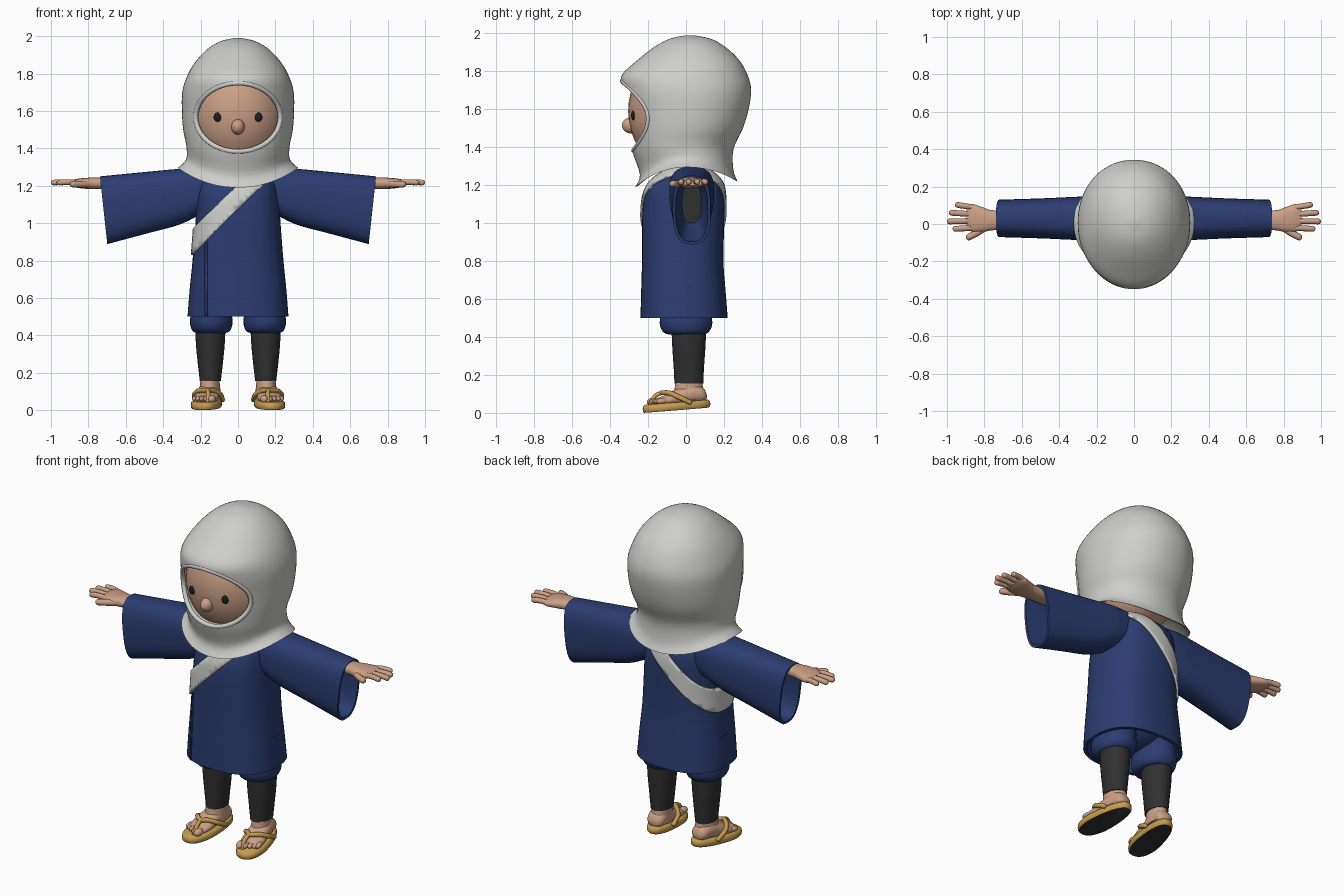
import bpy, bmesh, math
from mathutils import Vector, Matrix

if "Cube" in bpy.data.objects:
    bpy.data.objects.remove(bpy.data.objects["Cube"])

def material(name, rgb):
    m = bpy.data.materials.new(name)
    m.diffuse_color = (*rgb, 1)
    m.use_nodes = True
    m.node_tree.nodes["Principled BSDF"].inputs["Base Color"].default_value = m.diffuse_color
    return m

WHITE = material("off_white_cloth", (0.62, 0.62, 0.60))
BLUE = material("navy_cloth", (0.024, 0.046, 0.165))
SKIN = material("skin", (0.60, 0.35, 0.235))
DARK = material("charcoal_cloth", (0.03, 0.03, 0.03))
STRAW = material("straw", (0.56, 0.33, 0.08))
EYE = material("eye_black", (0.012, 0.013, 0.016))
X, Y, Z = Vector((1, 0, 0)), Vector((0, 1, 0)), Vector((0, 0, 1))

def smooth(t, k=4):
    """Catmull-Rom interpolation of a table of rows."""
    out = []
    for i in range(len(t) - 1):
        rows = [t[max(i - 1, 0)], t[i], t[i + 1], t[min(i + 2, len(t) - 1)]]
        for s in range(k):
            f = s / k
            out.append(tuple(b + 0.5 * f * (c - a + f * (2*a - 5*b + 4*c - d + f * (3*(b - c) + d - a)))
                             for a, b, c, d in zip(*rows)))
    return out + [t[-1]]

def ring(c, u, v, a, b, p=2.0, n=32):
    pw = lambda x: math.copysign(abs(x) ** (2 / p), x)
    return [Vector(c) + u * a * pw(math.cos(2 * math.pi * i / n)) + v * b * pw(math.sin(2 * math.pi * i / n))
            for i in range(n)]

def finish(name, bm, mats, mirror=False):
    me = bpy.data.meshes.new(name)
    bmesh.ops.recalc_face_normals(bm, faces=bm.faces)
    bm.to_mesh(me)
    bm.free()
    for m in mats:
        me.materials.append(m)
    ob = bpy.data.objects.new(name, me)
    bpy.context.collection.objects.link(ob)
    if mirror:
        ob.modifiers.new("mirror", 'MIRROR').use_axis[0] = True
    return ob

def loft_bm(rings, caps=(0, 0)):
    bm = bmesh.new()
    vs = [[bm.verts.new(p) for p in r] for r in rings]
    n = len(vs[0])
    for a, b in zip(vs, vs[1:]):
        for i in range(n):
            bm.faces.new((a[i], a[(i + 1) % n], b[(i + 1) % n], b[i]))
    if caps:
        bm.faces.new(vs[0]).material_index = caps[0]
        bm.faces.new(vs[-1]).material_index = caps[1]
    return bm

def loft(name, rings, mats, mirror=False, caps=(0, 0)):
    return finish(name, loft_bm(rings, caps), mats, mirror)

def tube(name, pts, r, mat, mirror=True, n=10):
    """Round-ended tube through the points."""
    pts = [Vector(p) for p in smooth(pts, 5)]
    d0, d1 = (pts[0] - pts[1]).normalized(), (pts[-1] - pts[-2]).normalized()
    path = [(pts[0] + d0 * r * .9, .35), (pts[0] + d0 * r * .6, .8)] + [(p, 1) for p in pts] \
        + [(pts[-1] + d1 * r * .6, .8), (pts[-1] + d1 * r * .9, .35)]
    rings = []
    for i, (p, s) in enumerate(path):
        t = (path[min(i + 1, len(path) - 1)][0] - path[max(i - 1, 0)][0]).normalized()
        u = t.cross(Z if abs(t.z) < .9 else X).normalized()
        rings.append(ring(p, u, t.cross(u), r * s, r * s, 2, n))
    return loft(name, rings, [mat], mirror)

def ball(name, c, s, mat, mirror=False):
    bm = bmesh.new()
    bmesh.ops.create_uvsphere(bm, u_segments=32, v_segments=20, radius=1,
                              matrix=Matrix.Translation(c) @ Matrix.Diagonal((*s, 1)))
    return finish(name, bm, [mat], mirror)

# Tunic body: rows of z, half width, front y, back y
def body_ring(z, rx, yf, yb, inset=0):
    return ring((0, (yf + yb) / 2, z), X, Y, rx - inset, (yb - yf) / 2 - inset, 2.5, 64)

body = smooth([(.50, .27, -.24, .22), (.65, .258, -.236, .208), (.80, .243, -.232, .197),
               (.95, .231, -.232, .20), (1.05, .224, -.23, .202), (1.15, .215, -.218, .20),
               (1.22, .20, -.18, .182), (1.28, .15, -.10, .12), (1.30, .06, -.04, .06)])
outer = [body_ring(*r) for r in body]
loft("tunic", [body_ring(.66, *body[0][1:], .04), body_ring(.50, *body[0][1:], .02)] + outer, [BLUE])

def shell(name, offset, planes, mat):
    """Piece of cloth lying on the tunic, trimmed by planes (point, outward normal)."""
    bm = loft_bm(outer, None)
    bmesh.ops.recalc_face_normals(bm, faces=bm.faces)
    bm.normal_update()
    for v, n in [(v, v.normal.copy()) for v in bm.verts]:
        v.co += n * offset
    for co, no in planes:
        bmesh.ops.bisect_plane(bm, geom=bm.verts[:] + bm.edges[:] + bm.faces[:],
                               plane_co=co, plane_no=no, clear_outer=True)
    s = finish(name, bm, [mat]).modifiers.new("thickness", 'SOLIDIFY')
    s.thickness, s.offset = offset, -1

band = Vector((-.70, 0, .72)).normalized()
shell("sash", .012, [(band * .866, band), (band * .772, -band)], WHITE)
shell("tunic_overlap_edge", .004, [((-.165, 0, 0), X), ((-.178, 0, 0), -X), ((0, 0, 0), Y),
                                   ((0, 0, .90), Z)], BLUE)

# Wide hollow sleeves: rows of x, top z, bottom z, half depth
def sleeve_ring(x, top, bot, hy):
    pts = ring((x, .03, (top + bot) / 2), Y, Z, hy, (top - bot) / 2, 2.7, 40)
    k = max(0, x - .3) * .25
    return [p + X * k * (p.z - 1.22) for p in pts]

sleeve = smooth([(.10, 1.29, 1.08, .11), (.22, 1.297, 1.035, .118), (.32, 1.29, .99, .115),
                 (.50, 1.273, .945, .107), (.735, 1.25, .888, .10)])
loft("sleeve", [sleeve_ring(*r) for r in sleeve]
     + [sleeve_ring(.735, 1.235, .903, .085), sleeve_ring(.62, 1.225, .93, .075),
        sleeve_ring(.45, 1.21, 1.0, .05)], [BLUE, DARK], True, (0, 1))

# Hands
palm = smooth([(.46, .02, .04, .028), (.74, .02, .052, .031), (.80, .022, .064, .030),
               (.86, .032, .074, .024), (.895, .034, .062, .014)])
loft("palm", [ring((x, y, 1.213), Y, Z, hy, hz, 2.4, 24) for x, y, hy, hz in palm], [SKIN], True)
for b, t in [((.85, .087), (.942, .102)), ((.86, .052), (.975, .060)),
             ((.86, .016), (.985, .014)), ((.85, -.02), (.955, -.026))]:
    tube("finger", [(*b, 1.213), ((b[0] + t[0]) / 2, (b[1] + t[1]) / 2, 1.22), (*t, 1.217)], .0155, SKIN)
tube("thumb", [(.79, -.015, 1.208), (.84, -.048, 1.208), (.882, -.070, 1.208)], .018, SKIN)

# Headscarf: rows of z, half width, front y, back y, hem dip
def hood_ring(z, rx, yf, yb, dip):
    pts = ring((0, (yf + yb) / 2, z), X, Y, rx, (yb - yf) / 2, 2.1, 72)
    for i, p in enumerate(pts):
        s = math.sin(2 * math.pi * i / 72)
        p.z -= dip * s * s * (1 if s < 0 else .72)
    return pts

hood = smooth([(1.295, .322, -.268, .272, .105), (1.34, .278, -.243, .25, .085),
               (1.41, .276, -.283, .25, .03), (1.50, .293, -.30, .30, 0), (1.60, .30, -.315, .33, 0),
               (1.70, .298, -.336, .343, 0), (1.78, .275, -.338, .325, 0), (1.86, .23, -.255, .28, 0),
               (1.93, .165, -.165, .205, 0), (1.972, .095, -.085, .13, 0), (1.99, .02, 0, .04, 0)])
scarf = loft("headscarf", [hood_ring(1.37, .22, -.19, .19, 0), hood_ring(1.305, .30, -.248, .252, .105)]
             + [hood_ring(*r) for r in hood], [WHITE])

# Rounded rim lying on the scarf around the face opening
bpy.context.view_layer.update()
rim = []
for i in range(48):
    a = 2 * math.pi * i / 48
    x, z = .226 * math.cos(a), 1.566 + .183 * math.sin(a)
    hit = scarf.ray_cast((x, -1, z), (0, 1, 0))[1]
    radial = Vector((math.cos(a), 0, math.sin(a)))
    rim.append(ring((x, hit.y + .008, z), radial, Y, .013, .013, 2, 10))
bm = loft_bm(rim + [rim[0]], None)
bmesh.ops.remove_doubles(bm, verts=bm.verts, dist=1e-5)
finish("headscarf_rim", bm, [WHITE])

# Face opening cut
cutter = loft("opening_cutter", [ring((0, y, 1.566), X, Z, .222, .178, 2.1, 64) for y in (-.6, -.1)], [WHITE])
cutter.hide_render = True
cut = scarf.modifiers.new("opening", 'BOOLEAN')
cut.operation, cut.object, cut.solver = 'DIFFERENCE', cutter, 'EXACT'
bpy.context.view_layer.objects.active = scarf
bpy.ops.object.modifier_apply(modifier="opening")
bpy.data.objects.remove(cutter)

# Head
ball("head", (0, -.02, 1.59), (.268, .285, .325), SKIN)
ball("nose", (0, -.288, 1.515), (.036, .05, .042), SKIN)
ball("eye", (.108, -.279, 1.567), (.022, .010, .025), EYE, True)

# Legs
puff = smooth([(.412, .07, .08), (.422, .098, .115), (.46, .113, .137), (.53, .111, .136), (.68, .115, .13)])
loft("trouser_leg", [ring((.143, 0, z), X, Y, a, b) for z, a, b in puff], [BLUE], True)
ball("trouser_seat", (0, 0, .63), (.20, .15, .12), BLUE)
wrap = smooth([(.155, .056, .076), (.24, .066, .08), (.34, .076, .087), (.45, .082, .092)])
loft("leg_wrap", [ring((.148, .015, z), X, Y, a, b) for z, a, b in wrap], [DARK], True)

# Feet and sandals, modelled straight then turned out and tilted
feet = []
def sole_ring(z, inset):
    pts = ring((0, -.05, z), X, Y, .084 - inset, .18 - inset, 2.4, 40)
    for p in pts:
        p.x *= 1 - .9 * (p.y + .12) if p.y > -.12 else 1
    return pts

feet.append(loft("sandal_sole", [sole_ring(z, i) for z, i in
            ((0, .008), (.006, .002), (.02, 0), (.034, .003), (.042, .014))], [STRAW, DARK], True, (1, 0)))
foot = smooth([(.108, .06, .02, .015), (.09, .068, .046, .04), (.04, .08, .056, .055),
               (-.03, .07, .06, .052), (-.10, .056, .066, .032), (-.16, .05, .058, .02)])
feet.append(loft("foot", [ring((0, y, z), X, Z, a, b) for y, z, a, b in foot], [SKIN], True))
feet.append(loft("ankle", [ring((-.005, .015, z), X, Y, a, b) for z, a, b in
            ((.05, .056, .085), (.09, .055, .08), (.12, .052, .074), (.16, .05, .07))], [SKIN], True))
for i, x in enumerate((-.042, -.010, .014, .036, .055)):
    r = .021 if i == 0 else .0145
    feet.append(ball("toe", (x, -.172 + .009 * i, .055), (r, .030, r), SKIN, True))
feet.append(tube("sandal_thong", [(-.022, -.185, .045), (-.02, -.16, .085), (-.012, -.125, .098)], .012, STRAW))
for s in (-1, 1):
    feet.append(tube("sandal_strap", [(-.012, -.128, .098), (s * .038, -.095, .094),
                                      (s * .07, -.05, .07), (s * .074, .01, .036)], .013, STRAW))
tilt = Matrix.Identity(4)
tilt[2][1], tilt[2][3] = .08, .0184
turn = Matrix.Translation((.157, 0, 0)) @ Matrix.Rotation(math.radians(8), 4, 'Z') @ tilt
for ob in feet:
    ob.data.transform(turn)

# Smooth shading with crisp hems
bpy.ops.object.select_all(action='SELECT')
bpy.context.view_layer.objects.active = scarf
bpy.ops.object.shade_smooth_by_angle(angle=math.radians(45))
